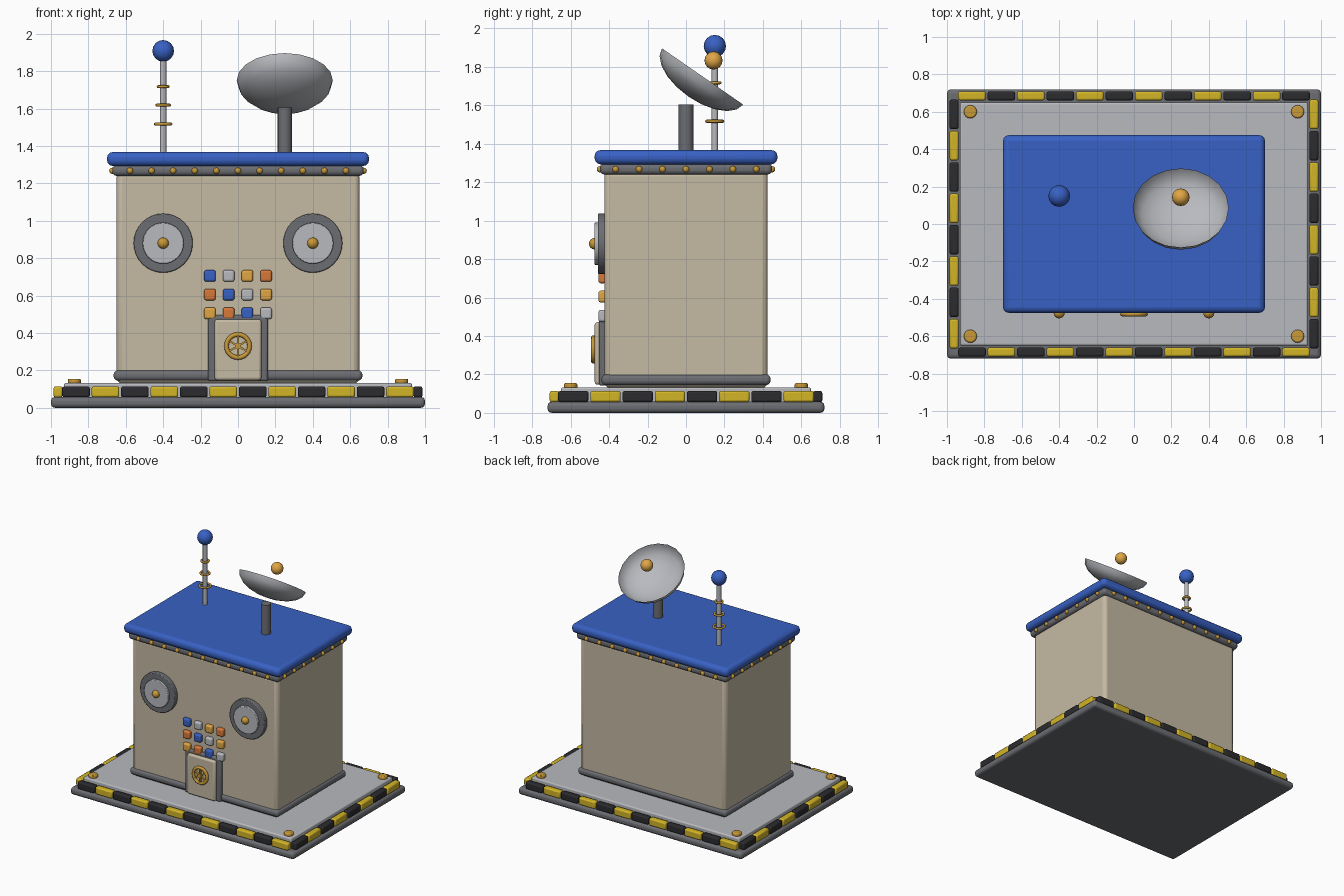
import bpy
from math import pi, radians, sin, cos
from mathutils import Vector

if "Cube" in bpy.data.objects:
    bpy.data.objects.remove(bpy.data.objects["Cube"])


def mat(name, r, g, b):
    m = bpy.data.materials.new(name)
    m.diffuse_color = (r, g, b, 1)
    m.use_nodes = True
    m.node_tree.nodes["Principled BSDF"].inputs["Base Color"].default_value = m.diffuse_color
    return m


DARK = mat("dark_grey", .15, .155, .17)
LIGHT = mat("light_grey", .48, .49, .52)
BEIGE = mat("beige", .56, .49, .37)
BLUE = mat("blue", .04, .12, .55)
GOLD = mat("gold", .58, .32, .04)
AMBER = mat("amber", .75, .38, .06)
ORANGE = mat("orange", .68, .19, .04)
YELLOW = mat("yellow", .65, .46, .02)
BLACK = mat("black", .025, .025, .028)


def finish(name, m, angle=35):
    o = bpy.context.object
    o.name = name
    o.data.materials.append(m)
    bpy.ops.object.shade_smooth_by_angle(angle=radians(angle))
    return o


def bevel(o, width, segments):
    b = o.modifiers.new("bevel", 'BEVEL')
    b.width, b.segments = width, segments
    b.limit_method = 'ANGLE'


def box(name, lo, hi, m, bev=0.0, seg=3):
    lo, hi = Vector(lo), Vector(hi)
    bpy.ops.mesh.primitive_cube_add(size=1, location=(lo + hi) / 2)
    bpy.context.object.scale = hi - lo
    bpy.ops.object.transform_apply(location=False, rotation=False, scale=True)
    o = finish(name, m)
    if bev:
        bevel(o, bev, seg)
    return o


def slab(name, x, y, z0, z1, m, bev):
    return box(name, (-x, -y, z0), (x, y, z1), m, bev)


def cyl(name, loc, r, depth, m, axis='Z', n=24, bev=0.0):
    rot = (pi / 2, 0, 0) if axis == 'Y' else (0, 0, 0)
    bpy.ops.mesh.primitive_cylinder_add(vertices=n, radius=r, depth=depth, location=loc, rotation=rot)
    o = finish(name, m)
    if bev:
        bevel(o, bev, 2)
    return o


def ball(name, loc, r, m, n=16):
    bpy.ops.mesh.primitive_uv_sphere_add(segments=n, ring_count=n // 2, radius=r, location=loc)
    return finish(name, m, 60)


def ring(name, loc, major, minor, m, axis='Z', n=24):
    rot = (pi / 2, 0, 0) if axis == 'Y' else (0, 0, 0)
    bpy.ops.mesh.primitive_torus_add(location=loc, rotation=rot, major_radius=major,
                                     minor_radius=minor, major_segments=n, minor_segments=8)
    return finish(name, m, 60)


# base and deck
slab("base_plate", 1, .72, 0, .058, DARK, .022)
slab("deck", .93, .65, .04, .133, LIGHT, .01)

# hazard blocks around the deck
N, M = 12, 8
for i in range(N):
    p = 1.89 / N
    x0 = -.945 + i * p
    for s, c in ((-1, i + 1), (1, i)):
        box("hazard_block", (x0 + .005, s * .685 - .024, .056), (x0 + p - .005, s * .685 + .024, .114),
            BLACK if c % 2 else YELLOW, .01, 2)
for i in range(M):
    p = 1.34 / M
    y0 = -.67 + i * p
    for s, c in ((-1, i), (1, i + 1)):
        box("hazard_block", (s * .962 - .024, y0 + .005, .056), (s * .962 + .024, y0 + p - .005, .114),
            BLACK if c % 2 else YELLOW, .01, 2)

# deck bolts
for sx in (-1, 1):
    for sy in (-1, 1):
        cyl("deck_bolt", (sx * .875, sy * .6, .14), .035, .03, GOLD, n=16, bev=.008)

# main body, skirt, trim and roof
slab("body", .65, .425, .13, 1.26, BEIGE, .03)
slab("skirt", .665, .44, .145, .2, DARK, .022)
slab("roof_trim", .672, .447, 1.24, 1.297, DARK, .022)
slab("roof", .70, .475, 1.293, 1.367, BLUE, .03)

# trim rivets
for s in (-1, 1):
    for i in range(11):
        ball("trim_rivet", ((i - 5) * .1155, s * .447, 1.267), .017, GOLD, 12)
    for i in range(7):
        ball("trim_rivet", (s * .672, (i - 3) * .122, 1.267), .017, GOLD, 12)

# round front dials
for x in (-.4, .4):
    cyl("dial_rim", (x, -.438, .88), .158, .04, DARK, 'Y', 32, .006)
    cyl("dial_face", (x, -.45, .88), .11, .05, LIGHT, 'Y', 32, .004)
    ball("dial_knob", (x, -.475, .88), .03, GOLD)

# button grid, colours shift by one on each row
cols = (BLUE, LIGHT, AMBER, ORANGE)
for r in range(3):
    for c in range(4):
        x, z = -.15 + c * .1, .705 - r * .1
        box("button", (x - .031, -.455, z - .031), (x + .031, -.415, z + .031), cols[(c - r) % 4], .012)

# door with hand wheel
box("door_frame", (-.16, -.452, .142), (.16, -.41, .495), DARK, .012)
box("door", (-.125, -.475, .147), (.125, -.42, .472), BEIGE, .014)
ring("door_wheel", (0, -.482, .33), .062, .012, GOLD, 'Y')
cyl("wheel_hub", (0, -.482, .33), .016, .024, GOLD, 'Y', 12)
for k in range(3):
    o = box("wheel_spoke", (-.06, -.49, .325), (.06, -.476, .335), GOLD)
    o.rotation_euler.y = pi / 6 + k * pi / 3

# antenna
cyl("antenna_mast", (-.4, .15, 1.61), .017, .52, LIGHT, n=12)
for z, r in ((1.517, .042), (1.618, .034), (1.717, .027)):
    ring("antenna_ring", (-.4, .15, z), r, .008, GOLD)
ball("antenna_tip", (-.4, .15, 1.908), .058, BLUE)

# dish on its post, an open shallow bowl facing up and back
cyl("dish_post", (.25, 0, 1.48), .038, .25, DARK, n=16)
R, D, SEG, RINGS = .257, .128, 20, 5
verts, faces = [(0, 0, -D)], []
for j in range(1, RINGS + 1):
    a = j * pi / 2 / RINGS
    verts += [(R * sin(a) * cos(2 * pi * i / SEG), R * sin(a) * sin(2 * pi * i / SEG), -D * cos(a))
              for i in range(SEG)]
for i in range(SEG):
    k = (i + 1) % SEG
    faces.append((0, 1 + i, 1 + k))
    for j in range(RINGS - 1):
        a, b = 1 + j * SEG, 1 + (j + 1) * SEG
        faces.append((a + i, b + i, b + k, a + k))
me = bpy.data.meshes.new("dish")
me.from_pydata(verts, [], faces)
dish = bpy.data.objects.new("dish", me)
bpy.context.collection.objects.link(dish)
dish.location = (.25, .086, 1.75)
dish.rotation_euler.x = radians(-34.7)
bpy.ops.object.select_all(action='DESELECT')
dish.select_set(True)
bpy.context.view_layer.objects.active = dish
finish("dish", LIGHT, 60)
ball("dish_receiver", (.25, .143, 1.833), .047, AMBER)
